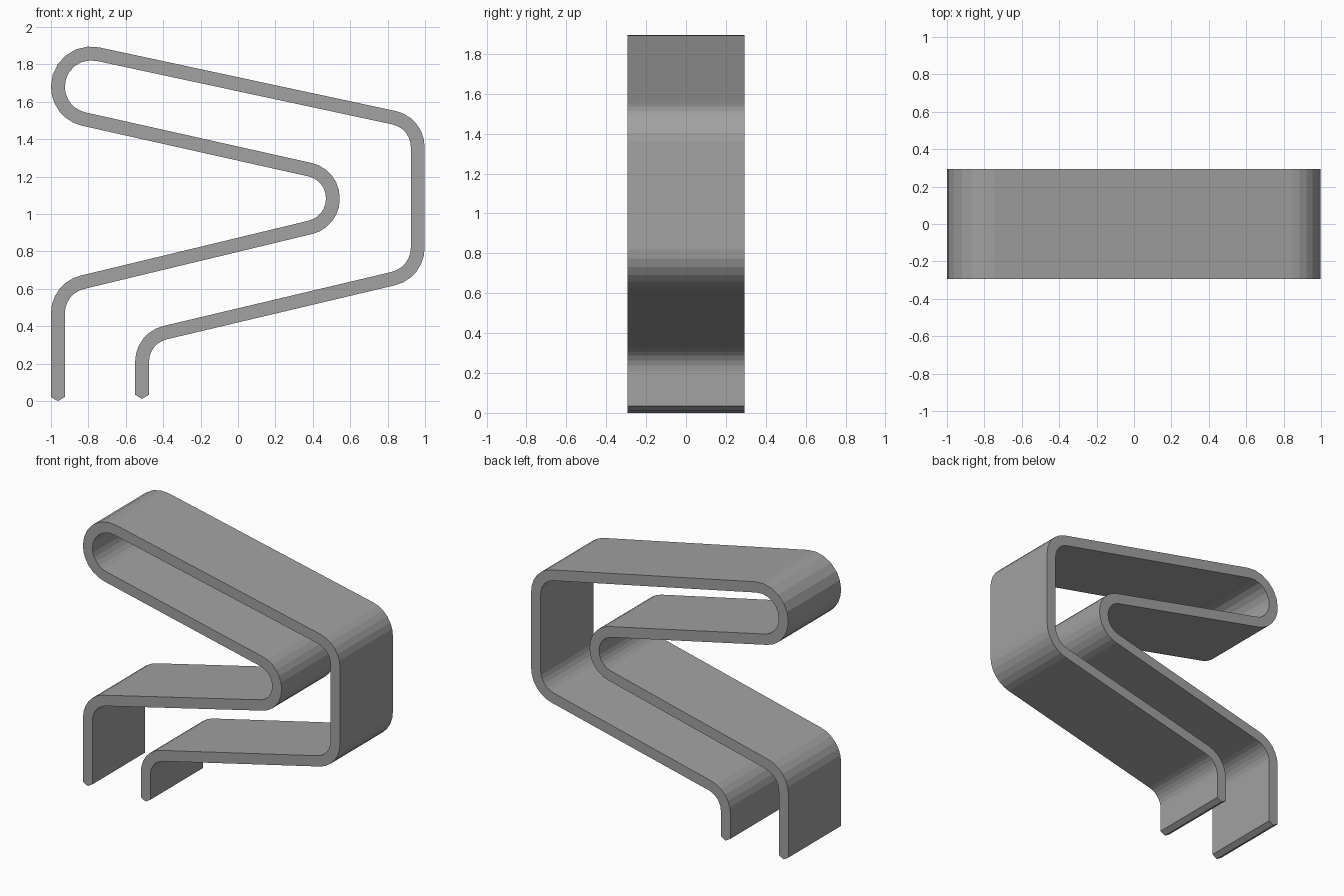
import bpy, bmesh, math
from mathutils import Vector

HALF_DEPTH = 0.293
HALF_THICK = 0.0368
BEND_STEPS = 6

cube = bpy.data.objects.get("Cube")
if cube:
    bpy.data.objects.remove(cube, do_unlink=True)

# Centre line of the bent strip: x, z, bend radius
corners = [
    (-0.963, 0.022, 0),
    (-0.963, 0.604, 0.17),
    (0.507, 0.958, 0.155),
    (0.507, 1.21, 0.155),
    (-0.963, 1.539, 0.177),
    (-0.963, 1.901, 0.177),
    (0.961, 1.488, 0.16),
    (0.961, 0.686, 0.17),
    (-0.513, 0.337, 0.16),
    (-0.513, 0.034, 0),
]


def rounded_path(corners):
    """Replace each inner corner with an arc tangent to both sides."""
    pts = [Vector(c[:2]) for c in corners]
    path = [pts[0]]
    for before, corner, after, spec in zip(pts, pts[1:], pts[2:], corners[1:]):
        radius = spec[2]
        a = (before - corner).normalized()
        b = (after - corner).normalized()
        half = a.angle(b) / 2
        centre = corner + (a + b).normalized() * radius / math.sin(half)
        start = corner + a * radius / math.tan(half) - centre
        end = corner + b * radius / math.tan(half) - centre
        sweep = math.pi - 2 * half
        for i in range(BEND_STEPS + 1):
            t = i / BEND_STEPS
            arm = start * math.sin((1 - t) * sweep) + end * math.sin(t * sweep)
            path.append(centre + arm / math.sin(sweep))
    path.append(pts[-1])
    return path


def mitre(path, i):
    """Sideways offset that keeps the strip's thickness even."""
    d_in = (path[i] - path[max(i - 1, 0)]).normalized()
    d_out = (path[min(i + 1, len(path) - 1)] - path[i]).normalized()
    d = (d_in + d_out).normalized()
    along = d_in if d_in.length else d_out
    return Vector((-d.y, d.x)) * HALF_THICK / d.dot(along)


path = rounded_path(corners)
bm = bmesh.new()


def add(p):
    return bm.verts.new((p.x, -HALF_DEPTH, p.y))


# Strip profile, one quad per step
pairs = []
for i, p in enumerate(path):
    side = mitre(path, i)
    pairs.append((add(p + side), add(p - side)))
for (a, b), (c, d) in zip(pairs, pairs[1:]):
    bm.faces.new((a, b, d, c))

# Blunt pointed feet
for p, pair in ((path[0], pairs[0]), (path[-1], pairs[-1])):
    tip = add(p - Vector((0, 0.022)))
    bm.faces.new((pair[0], tip, pair[1]))

# Extrude through the depth
result = bmesh.ops.extrude_face_region(bm, geom=bm.faces[:], use_keep_orig=True)
moved = [g for g in result["geom"] if isinstance(g, bmesh.types.BMVert)]
bmesh.ops.translate(bm, verts=moved, vec=(0, 2 * HALF_DEPTH, 0))
bmesh.ops.recalc_face_normals(bm, faces=bm.faces[:])

mesh = bpy.data.meshes.new("bent_strip")
bm.to_mesh(mesh)
bm.free()
strip = bpy.data.objects.new("bent_strip", mesh)
bpy.context.collection.objects.link(strip)

# Plain grey finish
grey = bpy.data.materials.new("plain_grey")
grey.use_nodes = True
colour = (0.36, 0.36, 0.36, 1)
grey.diffuse_color = colour
grey.node_tree.nodes["Principled BSDF"].inputs["Base Color"].default_value = colour
mesh.materials.append(grey)
